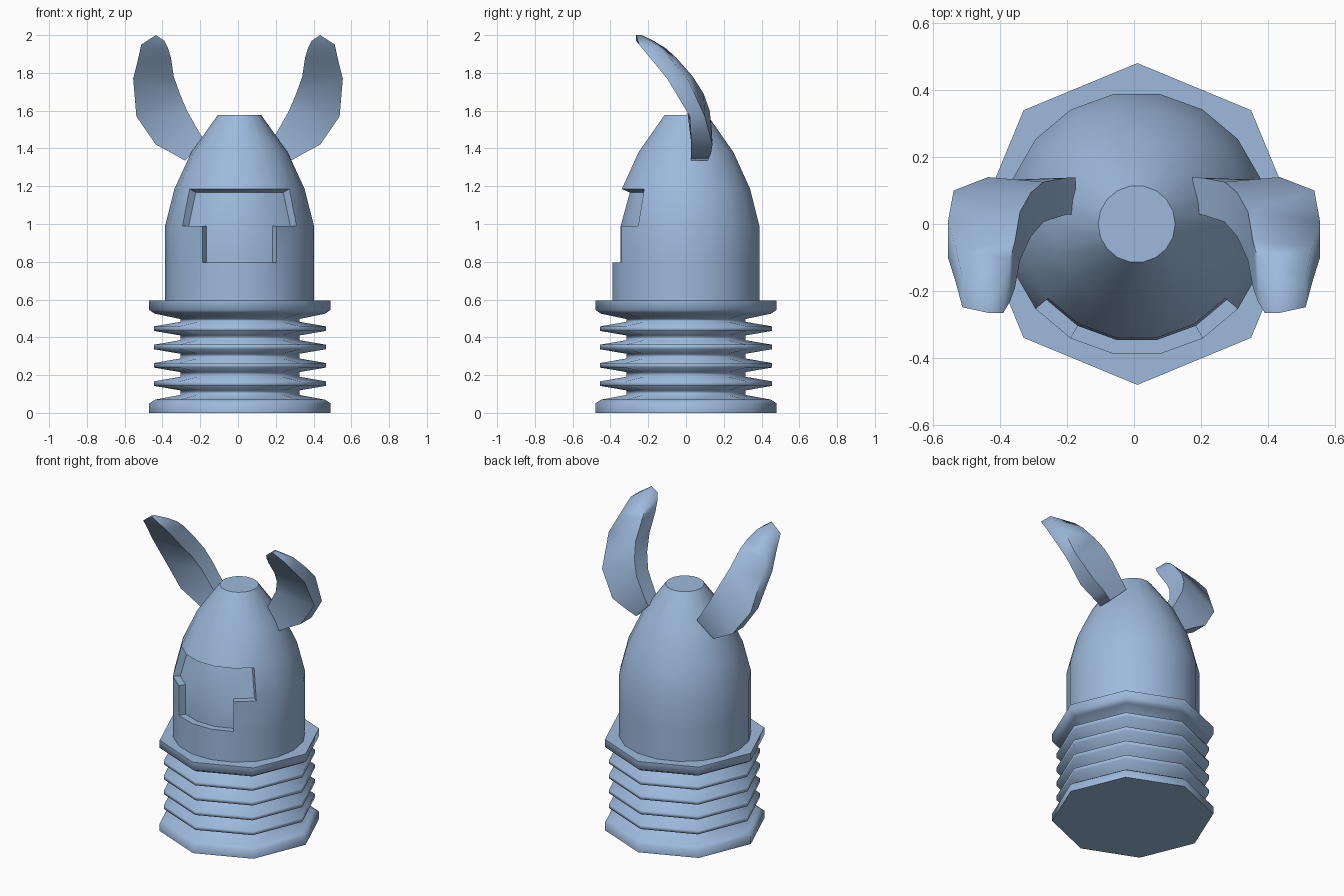
import bpy, bmesh, math

if "Cube" in bpy.data.objects:
    bpy.data.objects.remove(bpy.data.objects["Cube"])

mat = bpy.data.materials.new("blue_grey")
mat.diffuse_color = (0.34, 0.49, 0.72, 1)
mat.use_nodes = True
mat.node_tree.nodes["Principled BSDF"].inputs["Base Color"].default_value = mat.diffuse_color


def finish(bm, name, angle):
    bmesh.ops.recalc_face_normals(bm, faces=bm.faces[:])
    mesh = bpy.data.meshes.new(name)
    bm.to_mesh(mesh)
    bm.free()
    mesh.materials.append(mat)
    ob = bpy.data.objects.new(name, mesh)
    bpy.context.collection.objects.link(ob)
    bpy.ops.object.select_all(action='DESELECT')
    ob.select_set(True)
    bpy.context.view_layer.objects.active = ob
    bpy.ops.object.shade_smooth_by_angle(angle=math.radians(angle))
    return ob


def lathe(profile, sides, cx):
    """Closed turned solid; returns the bmesh and face[row][side]."""
    bm = bmesh.new()
    rings = [[bm.verts.new((cx + r * math.cos(2 * math.pi * i / sides),
                            r * math.sin(2 * math.pi * i / sides), z))
              for i in range(sides)] for r, z in profile]
    rows = []
    for a, b in zip(rings, rings[1:]):
        rows.append([bm.faces.new((a[i], a[(i + 1) % sides], b[(i + 1) % sides], b[i]))
                     for i in range(sides)])
    bm.faces.new(rings[0][::-1])
    bm.faces.new(rings[-1])
    return bm, rows


# Octagonal ribbed base with a flange at each end
profile = [(0.48, 0), (0.48, 0.05), (0.45, 0.07), (0.315, 0.095)]
for c in (0.155, 0.252, 0.349, 0.446):
    profile += [(0.315, c - 0.036), (0.455, c - 0.012),
                (0.455, c + 0.012), (0.315, c + 0.036)]
profile += [(0.315, 0.497), (0.45, 0.525), (0.48, 0.545), (0.48, 0.595)]
bm, _ = lathe(profile, 8, 0.01)
finish(bm, "ribbed_base", 85)

# Bullet-shaped body with a T-shaped recess pushed into its front faces
CX = 0.008
bm, rows = lathe([(0.394, 0.59), (0.394, 0.795), (0.394, 0.99),
                  (0.345, 1.185), (0.255, 1.38), (0.115, 1.577)], 18, CX)
recess = rows[1][12:15] + rows[2][11:16]
ext = bmesh.ops.extrude_face_region(bm, geom=recess)
bmesh.ops.delete(bm, geom=[f for f in recess if f.is_valid], context='FACES_ONLY')
for v in [g for g in ext['geom'] if isinstance(g, bmesh.types.BMVert)]:
    r = math.hypot(v.co.x - CX, v.co.y)
    k = (r - 0.043) / r
    v.co.x = CX + (v.co.x - CX) * k
    v.co.y *= k
    if v.co.z > 1.1:
        v.co.z -= 0.018
finish(bm, "body", 45)


# Curved ears that lean outward and bend forward
def curve(points, z):
    for (z0, y0), (z1, y1) in zip(points, points[1:]):
        if z <= z1:
            break
    t = max(0, min(1, (z - z0) / (z1 - z0)))
    return y0 + (y1 - y0) * t


FRONT = [(1.33, 0.025), (1.45, 0.03), (1.57, 0.02), (1.68, -0.03),
         (1.77, -0.10), (1.88, -0.19), (1.97, -0.265), (2.0, -0.265)]
BACK = [(1.33, 0.125), (1.42, 0.14), (1.57, 0.135), (1.68, 0.10),
        (1.79, 0.03), (1.89, -0.06), (1.95, -0.13), (2.0, -0.235)]
# inner edge x, z, outer edge x, z, thinning of the outer rim; root to tip
STATIONS = [(0.175, 1.44, 0.28, 1.335, 0.01), (0.205, 1.485, 0.35, 1.375, 0),
            (0.27, 1.60, 0.435, 1.42, 0), (0.308, 1.69, 0.538, 1.57, 0.035),
            (0.34, 1.78, 0.555, 1.77, 0.035), (0.355, 1.88, 0.532, 1.86, 0.035),
            (0.37, 1.93, 0.512, 1.95, 0.03), (0.39, 1.97, 0.435, 2.0, 0)]


def make_ear(name, side):
    bm = bmesh.new()
    rings = []
    for xi, zi, xo, zo, thin in STATIONS:
        pts = [(xi, curve(FRONT, zi), zi), (xo, curve(FRONT, zo), zo),
               (xo, curve(BACK, zo) - thin, zo), (xi, curve(BACK, zi), zi)]
        rings.append([bm.verts.new((side * x, y, z)) for x, y, z in pts])
    for a, b in zip(rings, rings[1:]):
        for i in range(4):
            j = (i + 1) % 4
            bm.faces.new((a[i], a[j], b[j], b[i]))
    bm.faces.new(rings[0])
    bm.faces.new(rings[-1])
    finish(bm, name, 75)


make_ear("right_ear", 1)
make_ear("left_ear", -1)
